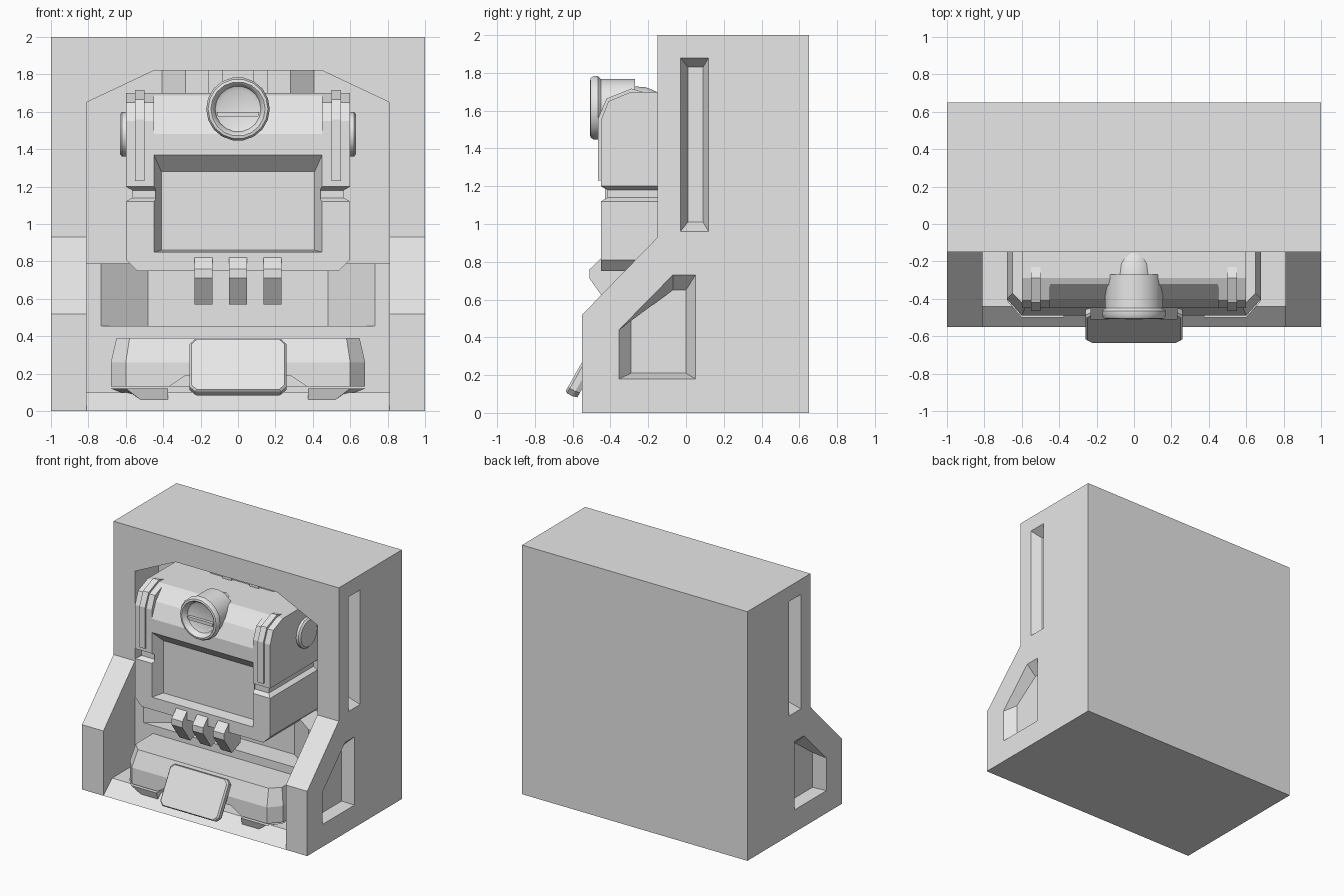
import bpy, bmesh, math

if "Cube" in bpy.data.objects:
    bpy.data.objects.remove(bpy.data.objects["Cube"])

mat = bpy.data.materials.new("plain grey")
mat.diffuse_color = (0.8, 0.8, 0.8, 1)
mat.use_nodes = True
mat.node_tree.nodes["Principled BSDF"].inputs["Base Color"].default_value = mat.diffuse_color


def loft(name, rings):
    """Join rings of 3D points into a closed solid with flat caps."""
    bm = bmesh.new()
    rows = [[bm.verts.new(p) for p in ring] for ring in rings]
    n = len(rows[0])
    for a, b in zip(rows, rows[1:]):
        for i in range(n):
            j = (i + 1) % n
            bm.faces.new((a[i], a[j], b[j], b[i]))
    bm.faces.new(rows[0])
    bm.faces.new(rows[-1])
    bmesh.ops.recalc_face_normals(bm, faces=bm.faces)
    me = bpy.data.meshes.new(name)
    bm.to_mesh(me)
    bm.free()
    me.materials.append(mat)
    ob = bpy.data.objects.new(name, me)
    bpy.context.collection.objects.link(ob)
    return ob


def along_x(name, yz, x0, x1, yz2=None):
    return loft(name, [[(x0, y, z) for y, z in yz], [(x1, y, z) for y, z in (yz2 or yz)]])


def along_y(name, xz, y0, y1, xz2=None):
    return loft(name, [[(x, y0, z) for x, z in xz], [(x, y1, z) for x, z in (xz2 or xz)]])


def along_z(name, xy, z0, z1, xy2=None):
    return loft(name, [[(x, y, z0) for x, y in xy], [(x, y, z1) for x, y in (xy2 or xy)]])


def rect(a0, a1, b0, b1):
    return [(a0, b0), (a1, b0), (a1, b1), (a0, b1)]


def mirror(half):
    """Complete a right-hand outline with its left-hand half."""
    return half + [(-a, b) for a, b in reversed(half)]


def cut(ob, cutter):
    m = ob.modifiers.new("cut", 'BOOLEAN')
    m.operation = 'DIFFERENCE'
    m.solver = 'EXACT'
    m.object = cutter
    cutter.hide_render = True
    bpy.context.view_layer.objects.active = ob
    bpy.ops.object.modifier_apply(modifier=m.name)
    bpy.data.objects.remove(cutter)


def smooth(ob, angle=35):
    bpy.ops.object.select_all(action='DESELECT')
    ob.select_set(True)
    bpy.context.view_layer.objects.active = ob
    bpy.ops.object.shade_smooth_by_angle(angle=math.radians(angle))


def lathe_y(name, profile, zc, sides):
    """Spin (radius, y) points about a front-to-back axis."""
    rings = []
    for r, y in profile:
        rings.append([(r * math.cos(2 * math.pi * k / sides), y,
                       zc + r * math.sin(2 * math.pi * k / sides)) for k in range(sides)])
    return loft(name, rings)


# Cabinet shell with stepped side profile
cabinet = along_x("cabinet", [(.65, 0), (.65, 2), (-.15, 2), (-.15, .93), (-.55, .52), (-.55, 0)], -1, 1)
cut(cabinet, along_y("lower_opening", rect(-.81, .81, -.5, .85), -1, -.15))
cut(cabinet, along_y("upper_opening", mirror([(.81, .79), (.81, 1.65), (.45, 1.82)]), -1, .15))
# Recess with slanted cheeks below the ledge
cut(cabinet, along_y("chute", rect(-.747, .747, .455, .79), -.16, .03, rect(-.48, .48, .455, .79)))

# Side wall pockets with bevelled rims
upper_out, upper_in = rect(-.03, .12, .96, 1.88), rect(.01, .09, 1.01, 1.83)
lower_out = [(-.355, .18), (.05, .18), (.05, .73), (-.07, .73), (-.355, .44)]
lower_in = [(-.29, .21), (0, .21), (0, .65), (-.07, .65), (-.29, .49)]
for s in (-1, 1):
    for outer, inner in ((upper_out, upper_in), (lower_out, lower_in)):
        cut(cabinet, along_x("pocket", outer, s * 1.001, s * .92, inner))

# Sloped floor lip
along_x("floor_lip", [(-.55, 0), (-.44, .1), (-.14, .1), (-.14, 0)], -.815, .815)

# Lower tray: chamfered body, arched underside, feet and tilted plate
low = mirror([(.68, -.13), (.68, -.40), (.60, -.49)])
top = mirror([(.65, -.13), (.65, -.37), (.58, -.44)])
tray = loft("tray", [[(x, y, z) for x, y in o] for o, z in ((low, .13), (low, .26), (top, .39))])
cut(tray, along_y("arch", mirror([(.37, .12), (.37, .13), (.28, .19)]), -.7, -.3))
for s in (-1, 1):
    foot = [(s * .375, -.2), (s * .375, -.5), (s * .6, -.5), (s * .68, -.41), (s * .68, -.2)]
    foot_low = [(s * .375, -.2), (s * .375, -.48), (s * .52, -.48), (s * .52, -.2)]
    foot_low.insert(3, (s * .525, -.4))
    along_z("tray_foot", foot, .12, .06, foot_low)

c, w = .03, .26
outline = [(w - c, 0), (w, c), (w, .32 - c), (w - c, .32)]
outline = [(x, t) for x, t in mirror(outline)]


def tilt(inset, depth):
    """Points of the plate outline, leaned back and pushed along its normal."""
    k = 1 - inset
    return [(x * k, -.64 + .49 * (.16 + (t - .16) * k) + depth * .87,
             .11 + .87 * (.16 + (t - .16) * k) - depth * .49) for x, t in outline]


loft("tray_plate", [tilt(.04, 0), tilt(0, .012), tilt(0, .045), tilt(.05, .07)])

# Machine body: notched outline
body = along_y("machine_body", mirror([(.54, .75), (.60, .81), (.60, 1.12), (.565, 1.14),
                                       (.565, 1.18), (.60, 1.20), (.60, 1.70)]), -.45, .16)
# Rounded top edge, deeper in the middle
cut(body, along_x("cheek_round", [(-.6, 1.55), (-.45, 1.55), (-.41, 1.65), (-.29, 1.70),
                                  (-.29, 1.9), (-.6, 1.9)], -.7, .7))
cut(body, along_x("middle_slope", [(-.6, 1.48), (-.45, 1.48), (-.40, 1.60), (-.31, 1.70),
                                   (-.31, 1.9), (-.6, 1.9)], -.45, .45))
# Bevelled screen recess
cut(body, along_y("screen_recess", rect(-.45, .45, .85, 1.37), -.451, -.36, rect(-.41, .41, .86, 1.28)))
# Short notches across the cheeks, and slanted lower sides
for s in (-1, 1):
    cut(body, along_x("cheek_notch", [(-.46, 1.115), (-.415, 1.14), (-.415, 1.18), (-.46, 1.205)],
                      s * .44, s * .7))

# Ridges over the cheeks and round end caps
for s in (-1, 1):
    along_x("cheek_ridge", [(-.40, 1.23), (-.465, 1.23), (-.465, 1.56), (-.42, 1.665), (-.29, 1.717),
                            (-.23, 1.70), (-.3, 1.6), (-.4, 1.5)], s * .50, s * .55)
    disc = [[(s * x, r * math.cos(math.pi * k / 8), 1.48 + r * math.sin(math.pi * k / 8))
             for k in range(16)] for x, r in ((.59, .12), (.62, .12), (.632, .105))]
    smooth(loft("end_cap", disc))

# Three clips under the screen
for x in (-.185, 0, .185):
    along_x("clip", [(-.44, .83), (-.51, .76), (-.51, .71), (-.41, .57), (-.30, .61), (-.30, .80)],
            x - .048, x + .048)

# Lens with a rolled rim, barrel and tapered tail
smooth(lathe_y("lens", [(.10, -.455), (.122, -.465), (.135, -.50), (.145, -.508), (.16, -.505),
                        (.17, -.49), (.17, -.465), (.155, -.45), (.155, -.27), (.115, -.27),
                        (.11, -.21), (.075, -.13), (.03, -.05)], 1.615, 18))
along_y("lens_bar", mirror([(.108, 1.575), (.112, 1.60)]), -.48, -.44)

# Faceted column above the machine
along_z("rear_column", mirror([(.42, .16), (.28, .05)]), 1.69, 1.825)
for s in (-1, 1):
    along_z("column_rib", rect(s * .08, s * .16, .03, .06), 1.69, 1.825)
